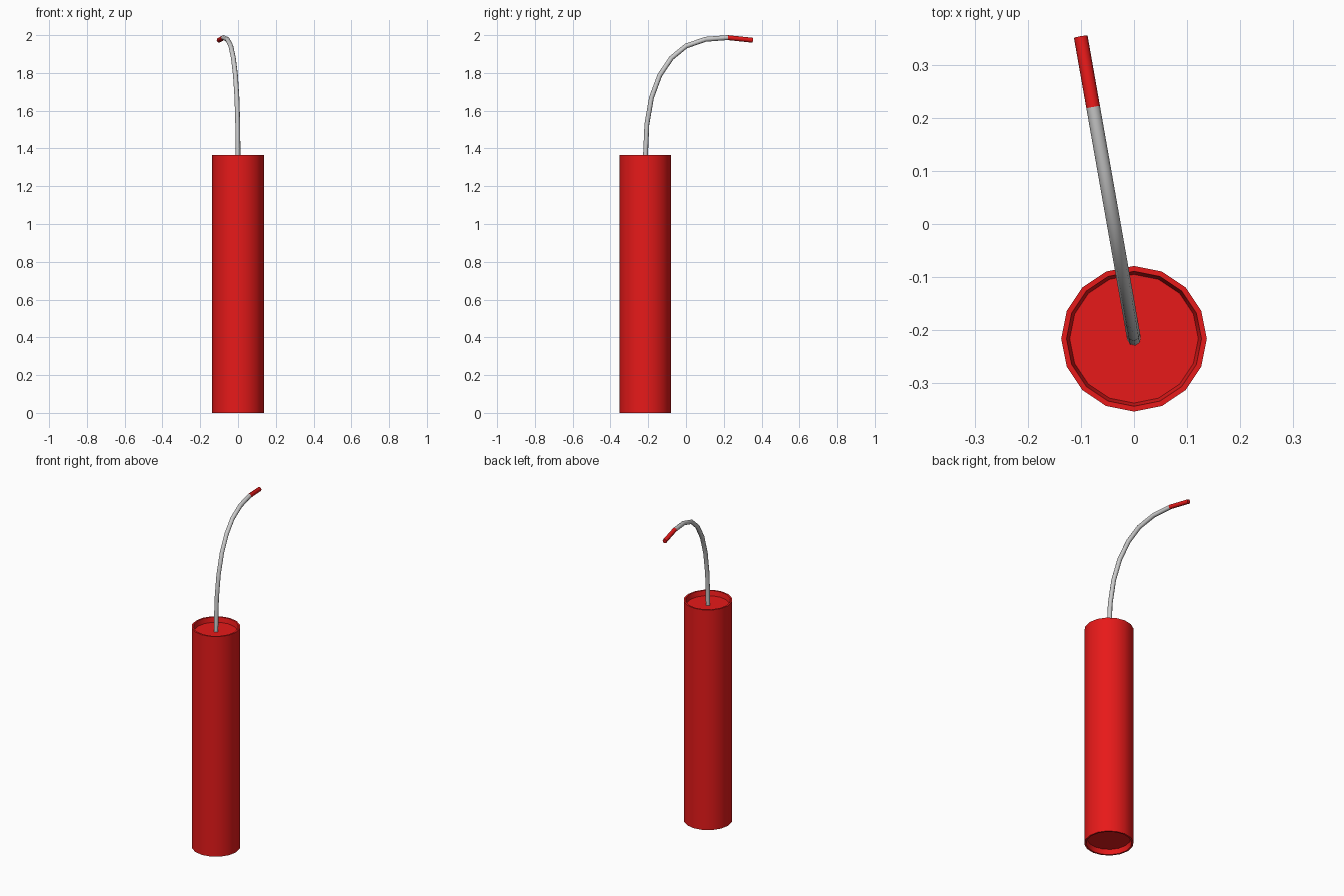
import bpy, bmesh
from math import sin, cos, pi, radians
from mathutils import Vector

if "Cube" in bpy.data.objects:
    bpy.data.objects.remove(bpy.data.objects["Cube"])

CENTER = Vector((0, -0.216, 0))


def loft(name, rings, material=None, angle=40):
    """Skin a list of vertex rings and cap both ends."""
    bm = bmesh.new()
    loops = [[bm.verts.new(p) for p in ring] for ring in rings]
    n = len(loops[0])
    for a, b in zip(loops, loops[1:]):
        for i in range(n):
            j = (i + 1) % n
            bm.faces.new((a[i], a[j], b[j], b[i]))
    bm.faces.new(loops[0][::-1])
    bm.faces.new(loops[-1])
    bmesh.ops.recalc_face_normals(bm, faces=bm.faces)
    mesh = bpy.data.meshes.new(name)
    bm.to_mesh(mesh)
    bm.free()
    obj = bpy.data.objects.new(name, mesh)
    bpy.context.collection.objects.link(obj)
    if material:
        mesh.materials.append(material)
    bpy.ops.object.select_all(action='DESELECT')
    obj.select_set(True)
    bpy.context.view_layer.objects.active = obj
    bpy.ops.object.shade_smooth_by_angle(angle=radians(angle))
    return obj


def ring(center, u, v, radius, sides):
    return [center + radius * (u * cos(2 * pi * i / sides) + v * sin(2 * pi * i / sides))
            for i in range(sides)]


red = bpy.data.materials.new("red")
red.diffuse_color = (0.8, 0.01, 0.01, 1)
red.use_nodes = True
red.node_tree.nodes["Principled BSDF"].inputs["Base Color"].default_value = red.diffuse_color

# Stick body: 16-sided tube with recessed discs at both ends
X, Y = Vector((1, 0, 0)), Vector((0, 1, 0))
profile = [(0.121, 0.03), (0.127, 0), (0.137, 0),
           (0.137, 1.365), (0.127, 1.365), (0.121, 1.335)]
loft("stick_body", [ring(CENTER + Vector((0, 0, z)), X, Y, r, 16) for r, z in profile], red)

# Fuse path (distance along the lean direction, height)
lean = Vector((-sin(radians(10)), cos(radians(10)), 0))
side = Vector((cos(radians(10)), sin(radians(10)), 0))
path = [(0, 1.325), (0.002, 1.37), (0.009, 1.528), (0.034, 1.67), (0.078, 1.787),
        (0.141, 1.879), (0.219, 1.942), (0.324, 1.978), (0.443, 1.987), (0.577, 1.973)]
pts = [CENTER + lean * d + Vector((0, 0, z)) for d, z in path]
rings = []
for i, p in enumerate(pts):
    tangent = Vector((0, 0, 0))
    if i > 0:
        tangent += (p - pts[i - 1]).normalized()
    if i < len(pts) - 1:
        tangent += (pts[i + 1] - p).normalized()
    rings.append(ring(p, side, tangent.normalized().cross(side), 0.013, 8))

# Grey fuse cord and its red tip
loft("fuse_cord", rings[:-1], angle=60)
loft("fuse_tip", rings[-2:], red, angle=60)
